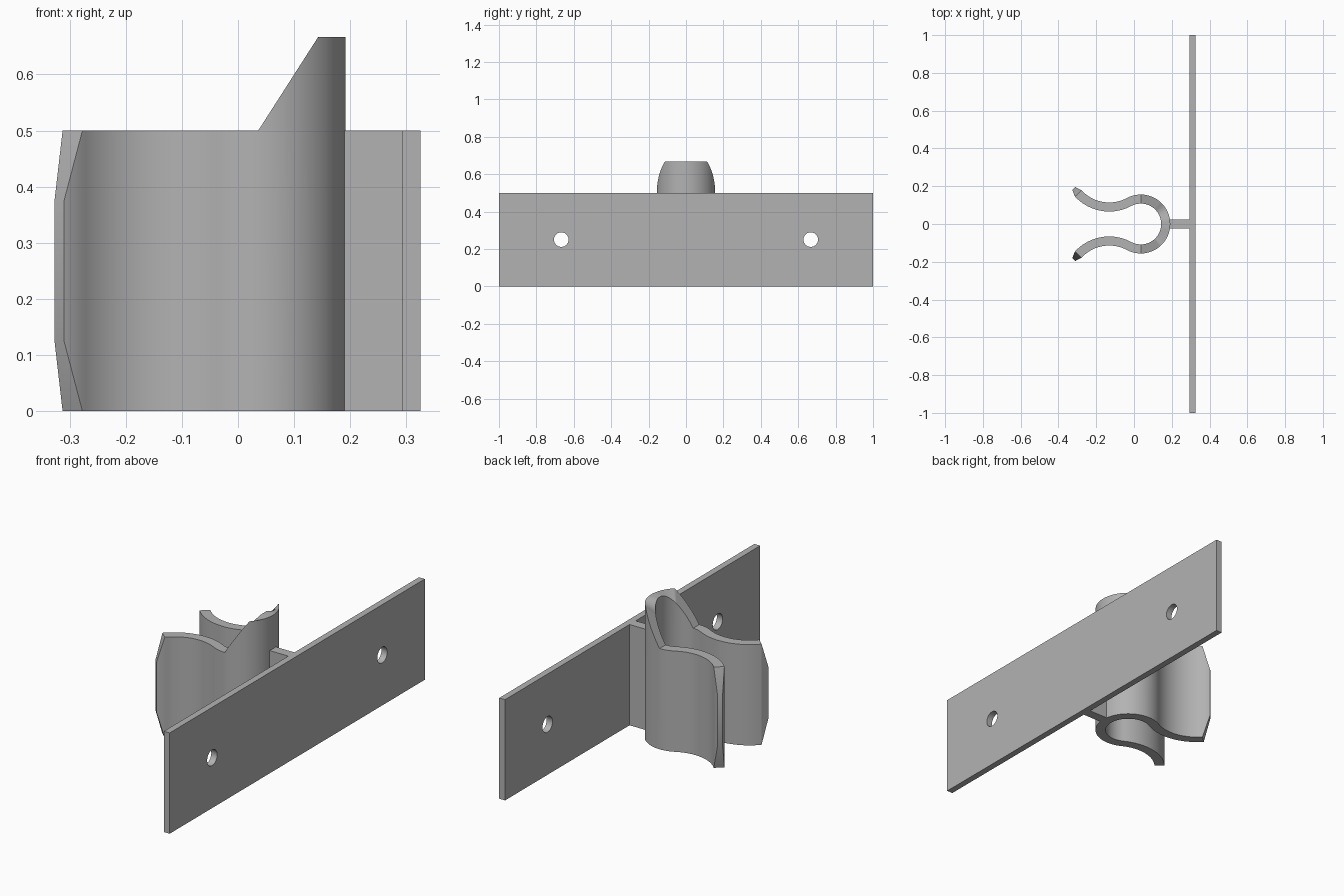
import bpy, bmesh
from math import sin, cos, pi, atan2, radians, sqrt
from mathutils import Vector

cube = bpy.data.objects.get("Cube")
if cube:
    bpy.data.objects.remove(cube, do_unlink=True)

grey = bpy.data.materials.new("plain grey")
grey.use_nodes = True
COLOUR = (0.45, 0.45, 0.45, 1)
grey.diffuse_color = COLOUR
grey.node_tree.nodes["Principled BSDF"].inputs["Base Color"].default_value = COLOUR

HEIGHT, TOP = 0.5, 0.667


def box(name, lo, hi):
    lo, hi = Vector(lo), Vector(hi)
    bpy.ops.mesh.primitive_cube_add(size=1, location=(lo + hi) / 2)
    ob = bpy.context.object
    ob.name = name
    ob.scale = hi - lo
    bpy.ops.object.transform_apply(location=True, scale=True)
    ob.data.materials.append(grey)
    return ob


# Mounting plate with two screw holes
plate = box("mounting_plate", (0.293, -1, 0), (0.325, 1, HEIGHT))
for side in (-1, 1):
    bpy.ops.mesh.primitive_cylinder_add(vertices=48, radius=0.039, depth=0.2,
                                        location=(0.309, side * 0.667, 0.25),
                                        rotation=(0, pi / 2, 0))
    cutter = bpy.context.object
    cutter.hide_render = True
    mod = plate.modifiers.new("screw_hole", 'BOOLEAN')
    mod.operation, mod.solver, mod.object = 'DIFFERENCE', 'EXACT', cutter
    bpy.context.view_layer.objects.active = plate
    bpy.ops.object.modifier_apply(modifier=mod.name)
    bpy.data.objects.remove(cutter, do_unlink=True)

# Web joining the plate to the clip
box("stem", (0.17, -0.024, 0), (0.293, 0.024, HEIGHT))

# Spring clip: a ring arc flowing into a reversed arc on each side
HALF = 0.024
RING_X, RING_R = 0.036, 0.132
ARM_R, ARM_Y = 0.222, 0.312
ARM_X = RING_X - sqrt((RING_R + ARM_R) ** 2 - ARM_Y ** 2)
JOIN = atan2(ARM_Y, ARM_X - RING_X)
TIP = radians(222.5)


def polar(cx, cy, r, a):
    return Vector((cx + r * cos(a), cy + r * sin(a), 0))


def wall_top(p):
    """Collar rises along a slope from the ring centre to a flat crest."""
    slope = (TOP - HEIGHT) / 0.107
    return min(TOP, max(HEIGHT, HEIGHT + (p.x - RING_X) * slope))


ring_angles = [pi / 2 * i / 40 for i in range(41)]
ring_angles += [pi / 2 + (JOIN - pi / 2) * i / 10 for i in range(1, 11)]
half = [(polar(RING_X, 0, RING_R + HALF, a), polar(RING_X, 0, RING_R - HALF, a))
        for a in ring_angles]
for i in range(1, 29):
    a = JOIN + pi + (TIP - JOIN - pi) * i / 28
    half.append((polar(ARM_X, ARM_Y, ARM_R - HALF, a),
                 polar(ARM_X, ARM_Y, ARM_R + HALF, a)))


def flip(p):
    return Vector((p.x, -p.y, p.z))


path = [(flip(o), flip(i)) for o, i in reversed(half[1:])] + half

bm = bmesh.new()


def section(outer, inner, z0, z_outer, z_inner):
    return [bm.verts.new((p.x, p.y, z)) for p, z in
            ((outer, z0), (outer, z_outer), (inner, z_inner), (inner, z0))]


def tip_section(outer, inner):
    """Shorter, thinner end of the tapered lip."""
    mid = (outer + inner) / 2
    across = (inner - outer).normalized()
    along = Vector((across.y, -across.x, 0))
    if along.x > 0:
        along = -along
    mid = mid + along * 0.035
    return section(mid - across * 0.0115, mid + across * 0.0115, 0.125, 0.375, 0.375)


rings = [section(o, i, 0, wall_top(o), wall_top(i)) for o, i in path]
rings = [tip_section(*path[0])] + rings + [tip_section(*path[-1])]
for a, b in zip(rings, rings[1:]):
    for k in range(4):
        n = (k + 1) % 4
        bm.faces.new((a[k], a[n], b[n], b[k]))
bm.faces.new(rings[0])
bm.faces.new(rings[-1])
bmesh.ops.recalc_face_normals(bm, faces=bm.faces)
mesh = bpy.data.meshes.new("spring_clip")
bm.to_mesh(mesh)
bm.free()
mesh.materials.append(grey)
clip = bpy.data.objects.new("spring_clip", mesh)
bpy.context.collection.objects.link(clip)

# Smooth curved walls, sharp edges elsewhere
for ob in (plate, clip):
    bpy.ops.object.select_all(action='DESELECT')
    ob.select_set(True)
    bpy.context.view_layer.objects.active = ob
    bpy.ops.object.shade_smooth_by_angle(angle=radians(20 if ob is clip else 30))
